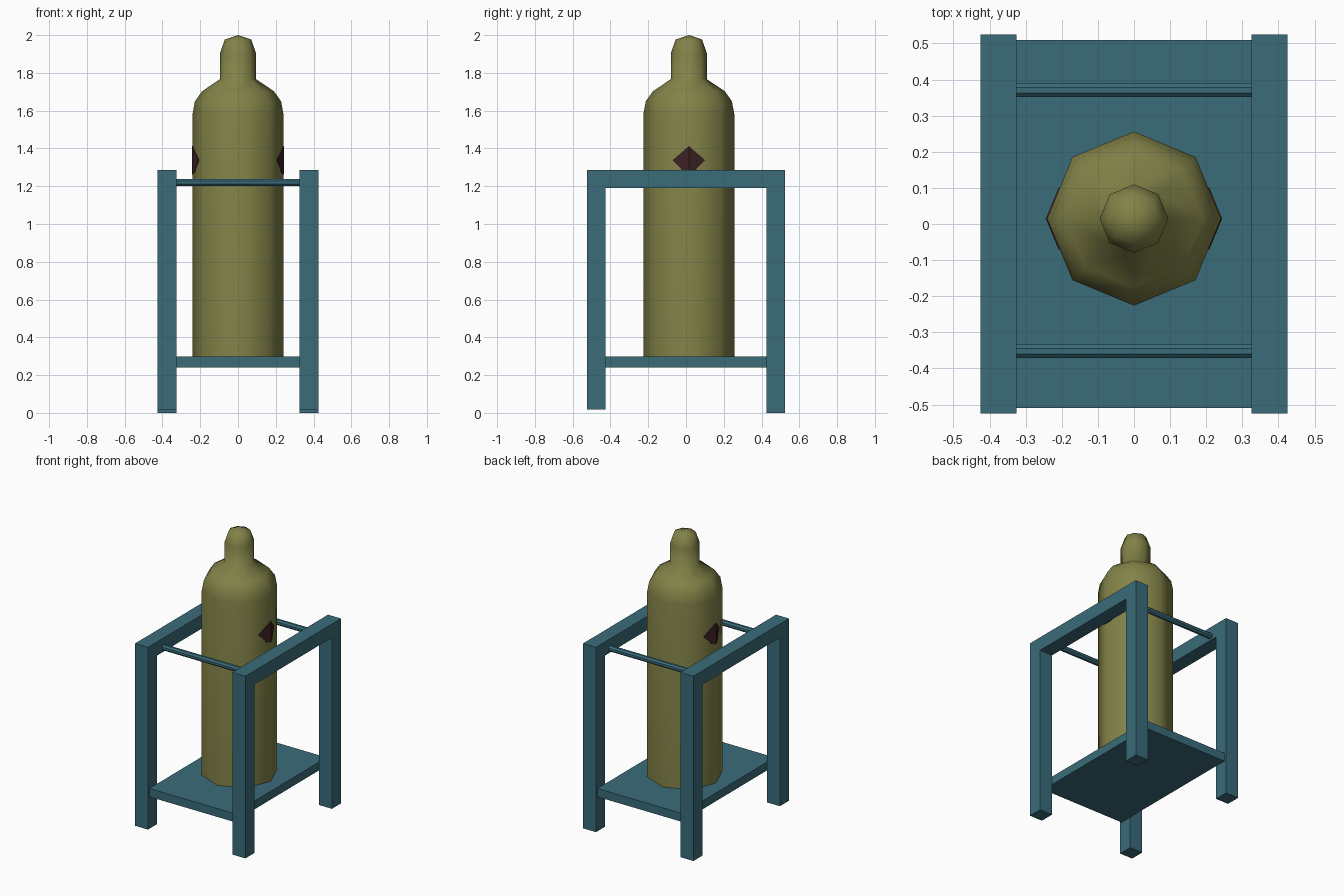
import bpy, bmesh, math
from mathutils import Vector

if "Cube" in bpy.data.objects:
    bpy.data.objects.remove(bpy.data.objects["Cube"])


def material(name, colour):
    m = bpy.data.materials.new(name)
    m.diffuse_color = (*colour, 1)
    m.use_nodes = True
    m.node_tree.nodes["Principled BSDF"].inputs["Base Color"].default_value = m.diffuse_color
    return m


TEAL = material("teal paint", (0.042, 0.150, 0.195))
OLIVE = material("olive steel", (0.225, 0.225, 0.065))
DARK = material("dark red label", (0.048, 0.015, 0.017))


def finish(bm, name, mat, smooth=False):
    bmesh.ops.recalc_face_normals(bm, faces=bm.faces[:])
    for f in bm.faces:
        f.smooth = smooth
    me = bpy.data.meshes.new(name)
    bm.to_mesh(me)
    bm.free()
    me.materials.append(mat)
    ob = bpy.data.objects.new(name, me)
    bpy.context.collection.objects.link(ob)
    return ob


def prism(name, yz, x0, x1, mat):
    """Extrude a y-z outline along x."""
    bm = bmesh.new()
    face = bm.faces.new([bm.verts.new((x0, y, z)) for y, z in yz])
    ext = bmesh.ops.extrude_face_region(bm, geom=[face])["geom"]
    bmesh.ops.translate(bm, vec=(x1 - x0, 0, 0),
                        verts=[v for v in ext if isinstance(v, bmesh.types.BMVert)])
    return finish(bm, name, mat)


# Side frames: two legs and a top bar in one piece, front legs slightly shorter
frame = [(-0.525, 0.018), (-0.425, 0.018), (-0.425, 1.19), (0.425, 1.19),
         (0.425, 0), (0.525, 0), (0.525, 1.285), (-0.525, 1.285)]
for side, x in (("left", -0.425), ("right", 0.325)):
    prism(side + "_side_frame", frame, x, x + 0.1, TEAL)

# Shelf under the cylinder
prism("shelf", [(-0.51, 0.24), (0.51, 0.24), (0.51, 0.298), (-0.51, 0.298)],
      -0.325, 0.325, TEAL)

# Thin cross rods
for side, y in (("front", -0.352), ("back", 0.37)):
    ring = [(y + 0.02 * math.cos(math.tau * (i + 0.5) / 8),
             1.22 + 0.02 * math.sin(math.tau * (i + 0.5) / 8)) for i in range(8)]
    prism(side + "_cross_rod", ring, -0.325, 0.325, TEAL)

# Gas cylinder: eight-sided lathe with domed shoulder and valve cap
CY, R = 0.015, 0.241
profile = [(R, 0.298), (R, 1.58), (0.228, 1.65), (0.19, 1.703), (0.095, 1.767),
           (0.095, 1.905), (0.07, 1.977), (0, 2.0)]
bm = bmesh.new()
pts = [bm.verts.new((r, CY, z)) for r, z in profile]
edges = [bm.edges.new(p) for p in zip(pts, pts[1:])]
bmesh.ops.spin(bm, geom=pts + edges, cent=(0, CY, 0), axis=(0, 0, 1),
               angle=math.tau, steps=8)
bmesh.ops.remove_doubles(bm, verts=bm.verts[:], dist=1e-4)
finish(bm, "gas_cylinder", OLIVE, True)

# Diamond labels folded over the side edges of the cylinder
half = [(0, 1.413), (0.086, 1.338), (0.042, 1.293), (0.034, 1.275), (0, 1.263)]
for side, s in (("left", -1), ("right", 1)):
    bm = bmesh.new()
    for h in (-1, 1):
        f = bm.faces.new([bm.verts.new((s * (R + 0.003 - y * math.tan(math.pi / 8)),
                                        CY + h * y, z)) for y, z in half])
        f.normal_update()
        if f.normal.x * s < 0:
            f.normal_flip()
    bmesh.ops.remove_doubles(bm, verts=bm.verts[:], dist=1e-4)
    bm.normal_update()
    # recalc may turn an open sheet inwards, so give it a thin closed body
    ext = bmesh.ops.extrude_face_region(bm, geom=bm.faces[:], use_keep_orig=True)["geom"]
    bmesh.ops.translate(bm, vec=Vector((-s * 0.005, 0, 0)),
                        verts=[v for v in ext if isinstance(v, bmesh.types.BMVert)])
    finish(bm, side + "_diamond_label", DARK)
